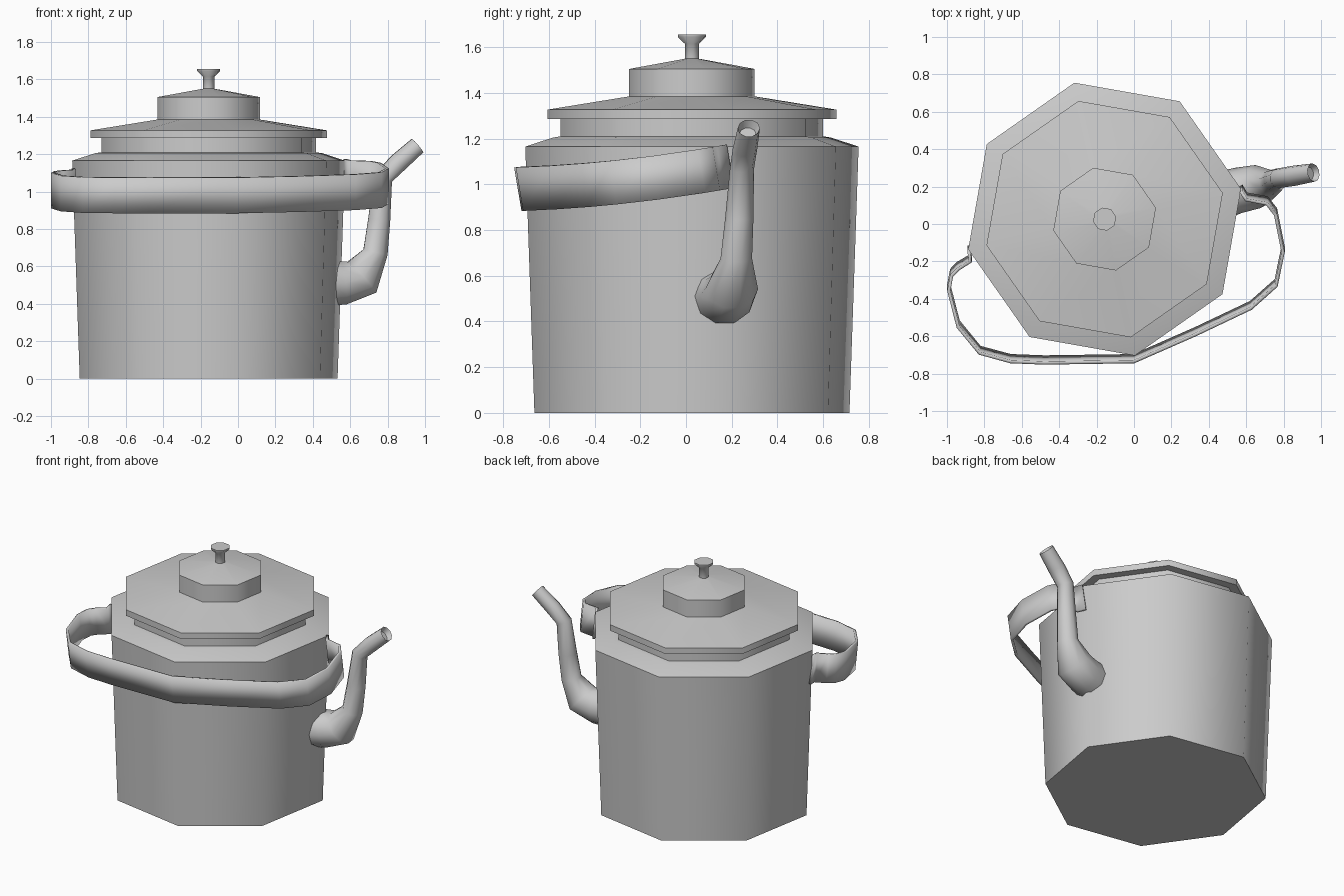
import bpy, bmesh, math
from mathutils import Vector

if "Cube" in bpy.data.objects:
    bpy.data.objects.remove(bpy.data.objects["Cube"])

CX, CY, TURN = -0.157, 0.026, math.radians(12.5)


def finish(name, bm, angle=50):
    bmesh.ops.recalc_face_normals(bm, faces=bm.faces)
    mesh = bpy.data.meshes.new(name)
    bm.to_mesh(mesh)
    bm.free()
    ob = bpy.data.objects.new(name, mesh)
    bpy.context.collection.objects.link(ob)
    bpy.ops.object.select_all(action='DESELECT')
    ob.select_set(True)
    bpy.context.view_layer.objects.active = ob
    bpy.ops.object.shade_smooth_by_angle(angle=math.radians(angle))
    return ob


def skin(bm, rings, closed=True):
    n = len(rings[0])
    for a, b in zip(rings, rings[1:]):
        for i in range(n if closed else n - 1):
            j = (i + 1) % n
            bm.faces.new((a[i], a[j], b[j], b[i]))


def lathe(name, profile, sides=8):
    """Turn an (r, z) profile about the pot axis, capping both ends."""
    bm = bmesh.new()
    rings = []
    for r, z in profile:
        angles = [TURN + i * math.tau / sides for i in range(sides)]
        rings.append([bm.verts.new((CX + r * math.cos(a), CY + r * math.sin(a), z))
                      for a in angles])
    skin(bm, rings)
    bm.faces.new(rings[0])
    bm.faces.new(rings[-1])
    return finish(name, bm)


# Pot, lid and knob, all octagonal
lathe("pot_body", [(0.706, 0), (0.747, 1.165), (0.622, 1.205), (0.588, 1.21), (0.588, 1.29)])
lathe("lid", [(0.647, 1.285), (0.647, 1.327), (0.281, 1.385), (0.281, 1.505), (0.03, 1.55)])
lathe("lid_knob", [(0.032, 1.54), (0.032, 1.615), (0.063, 1.645), (0.063, 1.655)])

# Spout: ring centre, radius, and tilt of its axis above horizontal
spout = [((0.46, 0.15, 0.51), 0.130, 0),
         ((0.56, 0.18, 0.512), 0.122, 8),
         ((0.662, 0.20, 0.542), 0.116, 42),
         ((0.735, 0.22, 0.675), 0.069, 76),
         ((0.755, 0.233, 0.85), 0.062, 85),
         ((0.775, 0.245, 1.07), 0.053, 70),
         ((0.857, 0.258, 1.155), 0.054, 50),
         ((0.960, 0.275, 1.246), 0.049, 40),
         ((0.935, 0.270, 1.222), 0.036, 45)]
bm = bmesh.new()
rings = []
for c, r, tilt in spout:
    t = math.radians(tilt)
    up = Vector((-math.sin(t), 0, math.cos(t)))
    side = Vector((-0.15 * math.cos(t), 1, 0)).normalized()
    rings.append([bm.verts.new(Vector(c) + r * (math.cos(k * math.tau / 10) * side
                                                + math.sin(k * math.tau / 10) * up))
                  for k in range(10)])
skin(bm, rings)
bm.faces.new(rings[0])
bm.faces.new(rings[-1])
finish("spout", bm, 60)

# Strap handle: plan path, tilted band sagging toward the front
path = [(0.572, 0.19), (0.60, 0.145), (0.71, 0.125), (0.757, 0.065), (0.797, -0.135),
        (0.76, -0.315), (0.625, -0.435), (0.33, -0.575), (0.0, -0.72), (-0.48, -0.727),
        (-0.66, -0.72), (-0.825, -0.675), (-0.94, -0.535), (-0.99, -0.34),
        (-0.975, -0.26), (-0.94, -0.225), (-0.875, -0.185), (-0.882, -0.13)]
bm = bmesh.new()
rows = []
for x, y in path:
    t = (y + 0.73) / 0.87
    z = 0.98 + 0.03 * t + 0.06 * t * t
    rows.append([bm.verts.new((x, y - 0.016, z + 0.095)),
                 bm.verts.new((x, y + 0.016, z - 0.095))])
skin(bm, rows, closed=False)
handle = finish("handle", bm)
solid = handle.modifiers.new("thickness", 'SOLIDIFY')
solid.thickness = 0.018
solid.offset = 0
